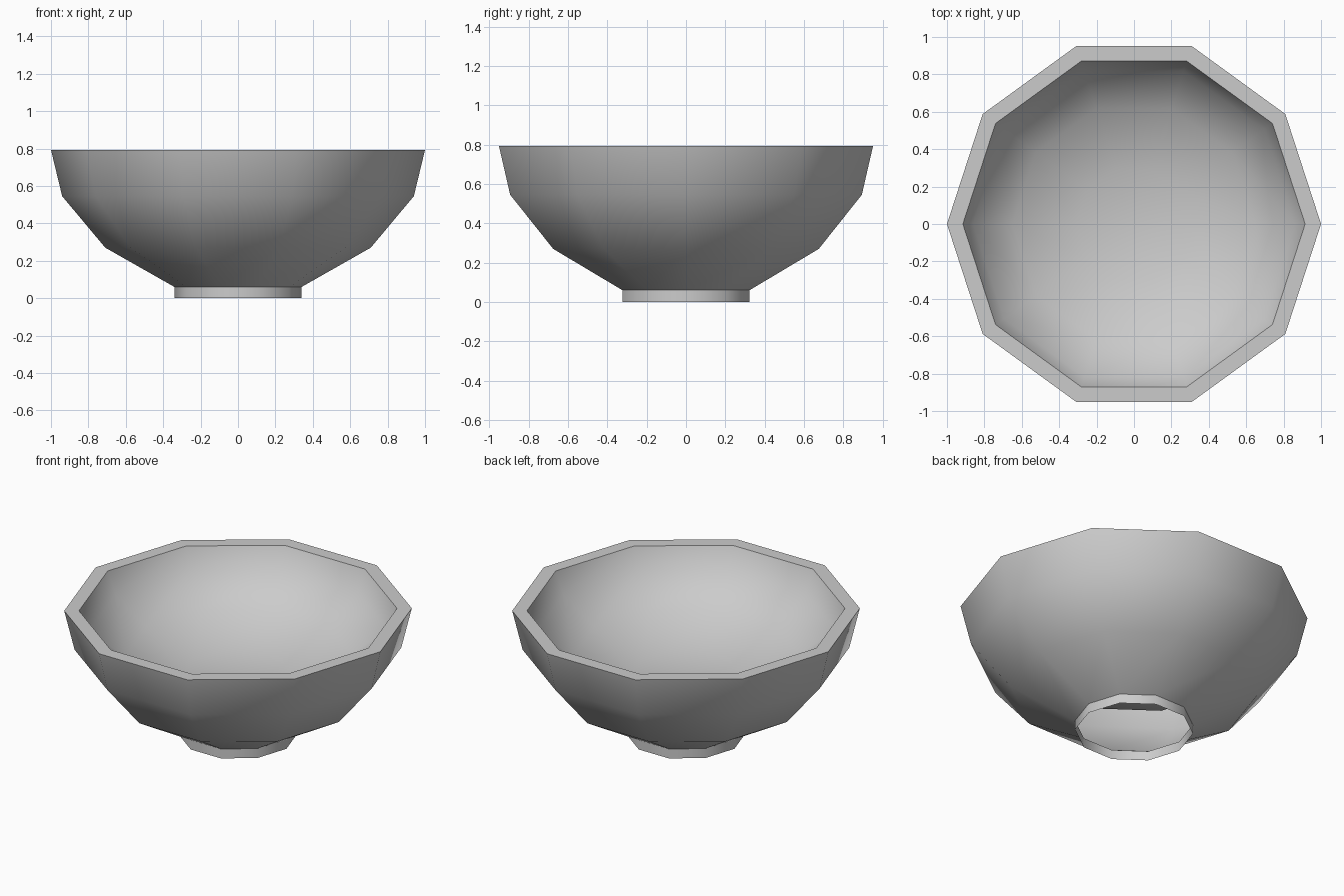
import bpy
import bmesh
import math

SIDES = 10

cube = bpy.data.objects.get("Cube")
if cube:
    bpy.data.objects.remove(cube, do_unlink=True)

# Single glaze colour
glaze = bpy.data.materials.new("light_grey")
glaze.use_nodes = True
colour = (0.6, 0.6, 0.6, 1.0)
glaze.diffuse_color = colour
glaze.node_tree.nodes["Principled BSDF"].inputs["Base Color"].default_value = colour


def lathe(name, profile, capped):
    """Revolve (radius, height) points, optionally closing the last ring."""
    bm = bmesh.new()
    rings = []
    for radius, height in profile:
        angles = [2 * math.pi * i / SIDES for i in range(SIDES)]
        rings.append([bm.verts.new((radius * math.cos(a), radius * math.sin(a), height))
                      for a in angles])
    for low, high in zip(rings, rings[1:]):
        for i in range(SIDES):
            j = (i + 1) % SIDES
            bm.faces.new((low[i], low[j], high[j], high[i]))
    if capped:
        bm.faces.new(rings[-1])
    mesh = bpy.data.meshes.new(name)
    bm.to_mesh(mesh)
    bm.free()
    mesh.materials.append(glaze)
    obj = bpy.data.objects.new(name, mesh)
    bpy.context.collection.objects.link(obj)
    bpy.ops.object.select_all(action="DESELECT")
    obj.select_set(True)
    bpy.context.view_layer.objects.active = obj
    bpy.ops.object.shade_smooth_by_angle(angle=math.radians(45))


# Bowl shell: up the outside, over the flat rim, down to the shallow inner floor
outside = [(0.34, 0.06), (0.71, 0.27), (0.94, 0.545), (1.0, 0.793)]
inside = [(0.915, 0.793), (0.86, 0.66), (0.65, 0.503), (0.31, 0.39)]
lathe("bowl", outside + inside, capped=True)

# Foot ring: thin open wall under the hollow shell
lathe("foot_ring", [(0.34, 0.0), (0.34, 0.06)], capped=False)
